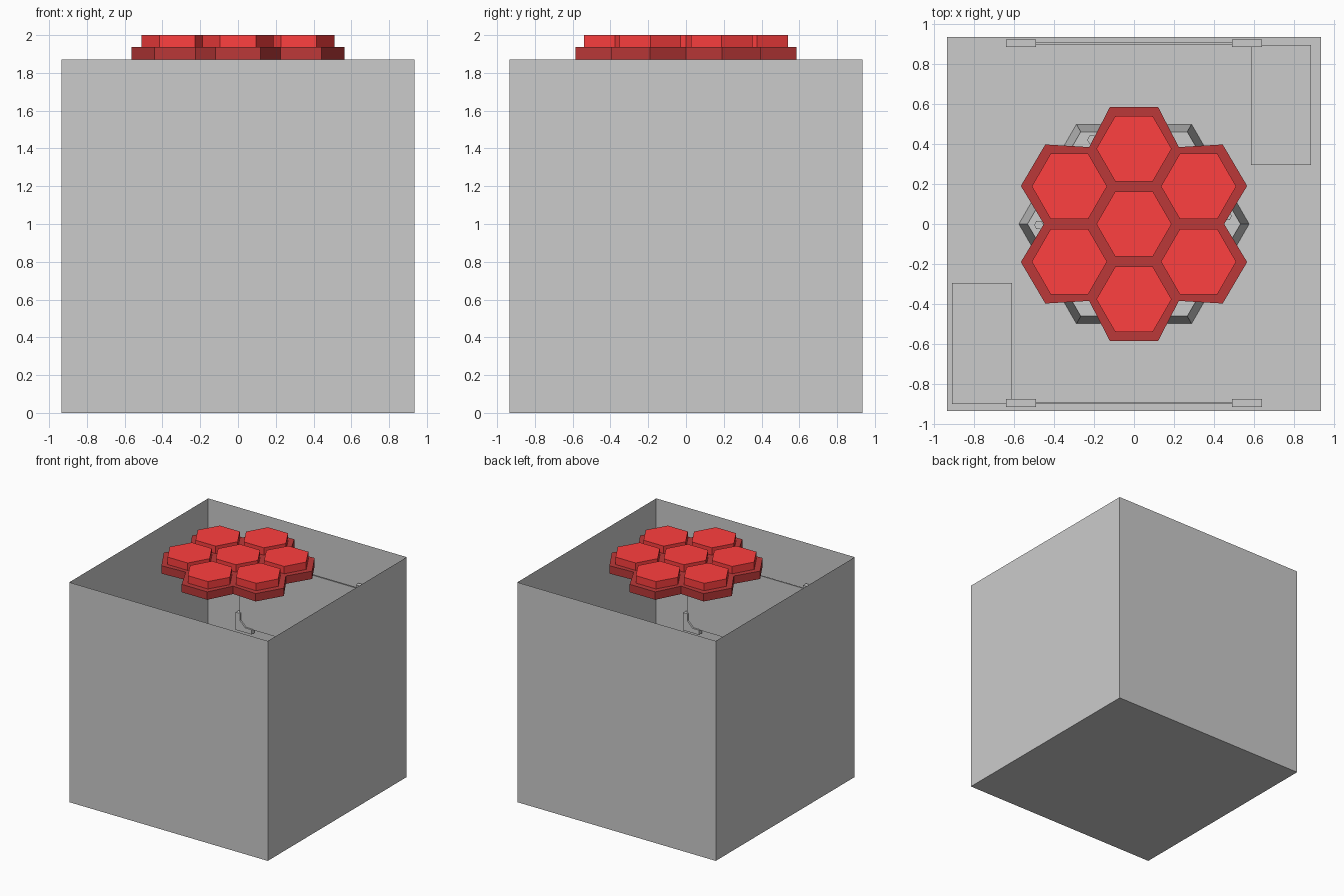
import bpy, bmesh, math
from mathutils import Matrix

if "Cube" in bpy.data.objects:
    bpy.data.objects.remove(bpy.data.objects["Cube"])


def material(name, rgb):
    m = bpy.data.materials.new(name)
    m.diffuse_color = (*rgb, 1)
    m.use_nodes = True
    m.node_tree.nodes["Principled BSDF"].inputs["Base Color"].default_value = m.diffuse_color
    return m


def finish(name, bm, mat=None):
    bmesh.ops.recalc_face_normals(bm, faces=bm.faces)
    me = bpy.data.meshes.new(name)
    bm.to_mesh(me)
    bm.free()
    ob = bpy.data.objects.new(name, me)
    bpy.context.collection.objects.link(ob)
    if mat:
        me.materials.append(mat)
    return ob


def prism(name, pts, z0, z1, mat=None, top_scale=1.0, matrix=None):
    """Extrude a closed outline from z0 to z1, optionally tapering to the top."""
    bm = bmesh.new()
    low = [bm.verts.new((x, y, z0)) for x, y in pts]
    high = [bm.verts.new((x * top_scale, y * top_scale, z1)) for x, y in pts]
    bm.faces.new(low[::-1])
    bm.faces.new(high)
    n = len(pts)
    for i in range(n):
        j = (i + 1) % n
        bm.faces.new((low[i], low[j], high[j], high[i]))
    if matrix:
        bm.transform(matrix)
    return finish(name, bm, mat)


def hexagon(r, cx=0.0, cy=0.0):
    return [(cx + r * math.cos(math.radians(60 * i)),
             cy + r * math.sin(math.radians(60 * i))) for i in range(6)]


def rect(x0, x1, y0, y1):
    return [(x0, y0), (x1, y0), (x1, y1), (x0, y1)]


red = material("bright_red", (1.0, 0.05, 0.05))
dark_red = material("dark_red", (0.5, 0.04, 0.04))

# Room: thin shell with an open top
H, W = 1.87, 0.934
bm = bmesh.new()
bmesh.ops.create_cube(bm, size=1)
bm.transform(Matrix.Translation((0, 0, H / 2)) @ Matrix.Diagonal((2 * W, 2 * W, H, 1)))
bm.faces.ensure_lookup_table()
top = [f for f in bm.faces if f.calc_center_median().z > H - 0.01]
bmesh.ops.delete(bm, geom=top, context='FACES')
finish("room_shell", bm)

# Ceiling lamp: merged dark base with seven bright hexagonal tiles
quarter = [(0.45, 0), (0.565, 0.19), (0.443, 0.397), (0.224, 0.384), (0.12, 0.585)]
half = quarter + [(-x, y) for x, y in reversed(quarter)]
outline = half + [(x, -y) for x, y in reversed(half[1:-1])]
prism("lamp_base", outline, 1.87, 1.937, dark_red)
centres = [(0, 0), (0, 0.376), (0, -0.376)] + [
    (sx * 0.3225, sy * 0.188) for sx in (-1, 1) for sy in (-1, 1)]
for i, (cx, cy) in enumerate(centres):
    prism(f"lamp_tile_{i + 1}", hexagon(0.188, cx, cy), 1.937, 2.0, red)

# Hexagonal table with tapered sides and small studs on its rim
TABLE = 0.32
prism("hex_table", hexagon(0.575), 0, TABLE, None, 0.925)
for i, (x, y) in enumerate([(-0.475, -0.005), (0.465, 0.04), (-0.21, 0.42)]):
    prism(f"table_stud_{i + 1}", hexagon(0.024, x, y), TABLE, TABLE + 0.04)

# Low cabinets in two opposite corners
prism("cabinet_back", rect(0.585, 0.885, 0.295, 0.895), 0, 0.3)
prism("cabinet_front", rect(-0.91, -0.61, -0.9, -0.295), 0, 0.3)

# Wall screens: thin panel held by four L-shaped corner brackets
corner = [(0, 0), (0.15, 0), (0.15, 0.04), (0.09, 0.04),
          (0.04, 0.09), (0.04, 0.15), (0, 0.15)]
X, Z0, Z1 = 0.64, 0.85, 1.535
for side, y in (("back", 0.9025), ("front", -0.894)):
    # profile plane is stood upright: outline y becomes z
    upright = Matrix.Translation((0, y, 0)) @ Matrix.Rotation(math.pi / 2, 4, 'X')
    prism(f"screen_panel_{side}", rect(-0.613, 0.613, 0.884, 1.5),
          -0.005, 0.005, matrix=upright)
    for sx, lr in ((1, "left"), (-1, "right")):
        for sz, z, tb in ((1, Z0, "lower"), (-1, Z1, "upper")):
            pts = [(sx * (px - X), z + sz * pz) for px, pz in corner]
            prism(f"screen_bracket_{side}_{tb}_{lr}", pts,
                  -0.019, 0.019, matrix=upright)
